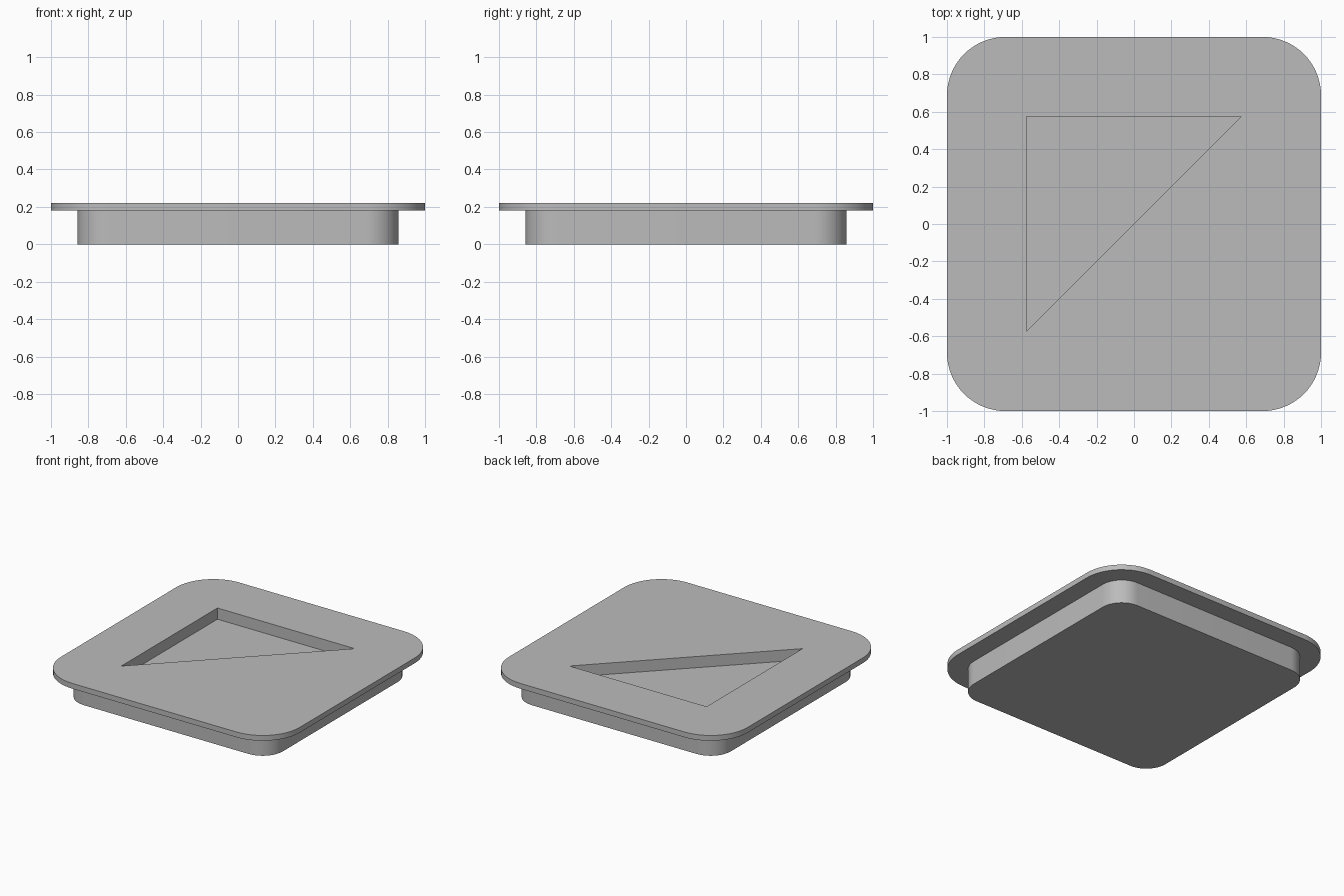
import bpy, bmesh, math

cube = bpy.data.objects.get("Cube")
if cube:
    bpy.data.objects.remove(cube, do_unlink=True)

# Single grey material
grey = bpy.data.materials.new("mid_grey")
grey.use_nodes = True
colour = (0.5, 0.5, 0.5, 1.0)
grey.diffuse_color = colour
grey.node_tree.nodes["Principled BSDF"].inputs["Base Color"].default_value = colour


def rounded_square(half, radius, steps=16):
    """Outline of a square with rounded corners, counter-clockwise."""
    centre = half - radius
    points = []
    for quarter, (sx, sy) in enumerate([(1, 1), (-1, 1), (-1, -1), (1, -1)]):
        for i in range(steps + 1):
            a = (quarter + i / steps) * math.pi / 2
            points.append((sx * centre + radius * math.cos(a),
                           sy * centre + radius * math.sin(a)))
    return points


def loft(name, sections):
    """Closed solid through a stack of (outline, height) sections."""
    bm = bmesh.new()
    rings = [[bm.verts.new((x, y, z)) for x, y in outline] for outline, z in sections]
    n = len(rings[0])
    for low, high in zip(rings, rings[1:]):
        for i in range(n):
            j = (i + 1) % n
            bm.faces.new((low[i], low[j], high[j], high[i]))
    bm.faces.new(rings[0][::-1])
    bm.faces.new(rings[-1])
    bmesh.ops.recalc_face_normals(bm, faces=bm.faces)
    mesh = bpy.data.meshes.new(name)
    bm.to_mesh(mesh)
    bm.free()
    mesh.materials.append(grey)
    obj = bpy.data.objects.new(name, mesh)
    bpy.context.collection.objects.link(obj)
    return obj


# Plug body with a wider flange on top
TOP, FLANGE_BOTTOM, POCKET_DEPTH = 0.22, 0.18, 0.085
body = rounded_square(0.858, 0.17)
flange = rounded_square(1.0, 0.312)
cap = loft("flanged_cap", [(body, 0), (body, FLANGE_BOTTOM),
                           (flange, FLANGE_BOTTOM), (flange, TOP)])

# Triangular pocket sunk into the top
t = 0.575
triangle = [(-t, -t), (t, t), (-t, t)]
cutter = loft("pocket_cutter", [(triangle, TOP - POCKET_DEPTH), (triangle, TOP + 0.1)])
cutter.hide_render = True
cut = cap.modifiers.new("pocket", "BOOLEAN")
cut.operation = "DIFFERENCE"
cut.solver = "EXACT"
cut.object = cutter

# Apply the cut and drop the helper
bpy.context.view_layer.objects.active = cap
cap.select_set(True)
bpy.ops.object.modifier_apply(modifier=cut.name)
bpy.data.objects.remove(cutter, do_unlink=True)

# Smooth round corners, crisp rims
bpy.ops.object.shade_smooth_by_angle(angle=math.radians(30))
